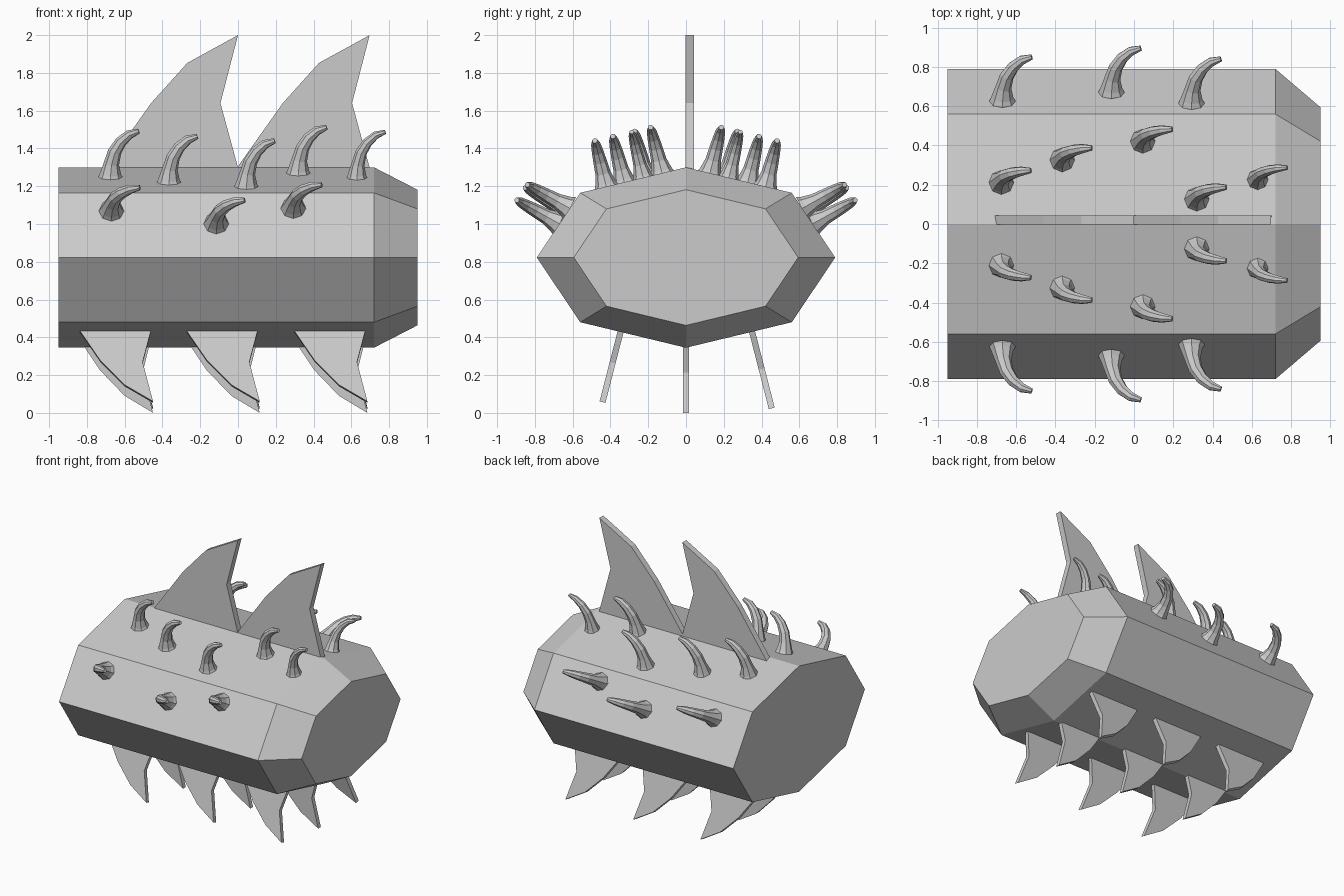
import bpy, bmesh, math
from mathutils import Vector

if "Cube" in bpy.data.objects:
    bpy.data.objects.remove(bpy.data.objects["Cube"])


def finish(name, bm):
    bmesh.ops.recalc_face_normals(bm, faces=bm.faces)
    me = bpy.data.meshes.new(name)
    bm.to_mesh(me)
    bm.free()
    ob = bpy.data.objects.new(name, me)
    bpy.context.collection.objects.link(ob)
    return ob


def loft(name, rings):
    """Skin a list of point rings and cap both ends."""
    bm = bmesh.new()
    vs = [[bm.verts.new(p) for p in r] for r in rings]
    n = len(vs[0])
    for a, b in zip(vs, vs[1:]):
        for i in range(n):
            bm.faces.new((a[i], a[(i + 1) % n], b[(i + 1) % n], b[i]))
    bm.faces.new(vs[0])
    bm.faces.new(vs[-1])
    return finish(name, bm)


# Octagonal body with a chamfered end at +x
CZ = 0.8225
section = [(0, .4775), (.56, .3425), (.79, 0), (.56, -.3425),
           (0, -.4775), (-.56, -.3425), (-.79, 0), (-.56, .3425)]
loft("body", [[(x, y * s, CZ + z * s) for y, z in section]
              for x, s in ((-.95, 1), (.72, 1), (.95, .752))])


def fin(name, profile, origin, tilt, thick):
    """Flat plate: profile is (x, height), tilted about the x axis."""
    o = Vector(origin)
    up = Vector((0, math.sin(tilt), math.cos(tilt)))
    side = Vector((0, math.cos(tilt), -math.sin(tilt)))
    loft(name, [[o + Vector((x, 0, 0)) + up * h + side * t for x, h in profile]
                for t in (-thick / 2, thick / 2)])


# Two large dorsal fins
dorsal = [(-.715, -.02), (-.46, .34), (-.268, .553), (0, .70), (-.093, .34), (.005, -.02)]
for i, x in enumerate((0, .697)):
    fin(f"dorsal_fin_{i}", dorsal, (x, .02, 1.30), 0, .047)

# Three rows of small belly fins, outer rows splayed
belly = [(-.04, .06), (.11, -.165), (.24, -.30), (.39, -.39), (.335, -.175), (.395, .06)]
T = math.radians(14.4)
for row, (y, z, tilt) in enumerate(((-.345, .435, T), (0, .39, 0), (.357, .402, -T))):
    for i, x in enumerate((-.84, -.275, .295)):
        fin(f"belly_fin_{row}_{i}", belly, (x, y, z), tilt, .032)


# Curved eight-sided horns: path of (x, height, radius)
path = [(0, 0, .067), (0, .025, .056), (.005, .08, .041), (.022, .145, .036),
        (.055, .20, .031), (.10, .24, .025), (.15, .258, .014)]


def horn(name, base, tilt, side, scale=1):
    axis = Vector((0, side * math.sin(tilt), math.cos(tilt)))
    across = Vector((0, side * math.cos(tilt), -math.sin(tilt)))
    ex = Vector((1, 0, 0))
    o = Vector((base[0], side * base[1], base[2]))
    centres = [o + ex * x + axis * h for x, h, r in path]
    rings = []
    for i, c in enumerate(centres):
        a, b = centres[max(i - 1, 0)], centres[min(i + 1, len(path) - 1)]
        t = axis if i == 0 else (b - a).normalized()
        u = across.cross(t).normalized()
        r = path[i][2] * scale
        rings.append([c + u * r * math.cos(k * math.pi / 4)
                      + across * r * math.sin(k * math.pi / 4) for k in range(8)])
    loft(name, rings)


top_horns = [(-.675, .21, 1), (-.365, .325, 1), (.045, .42, 1), (.32, .125, 1), (.63, .225, .85)]
side_horns = [(-.67, .625), (-.115, .67), (.293, .615)]
for side, label in ((-1, "front"), (1, "back")):
    for i, (x, y, s) in enumerate(top_horns):
        horn(f"top_horn_{label}_{i}", (x, y, 1.292 - .241 * y), math.radians(14), side, s)
    for i, (x, y) in enumerate(side_horns):
        horn(f"side_horn_{label}_{i}", (x, y, 1.165 - 1.49 * (y - .56)), math.radians(61), side)
